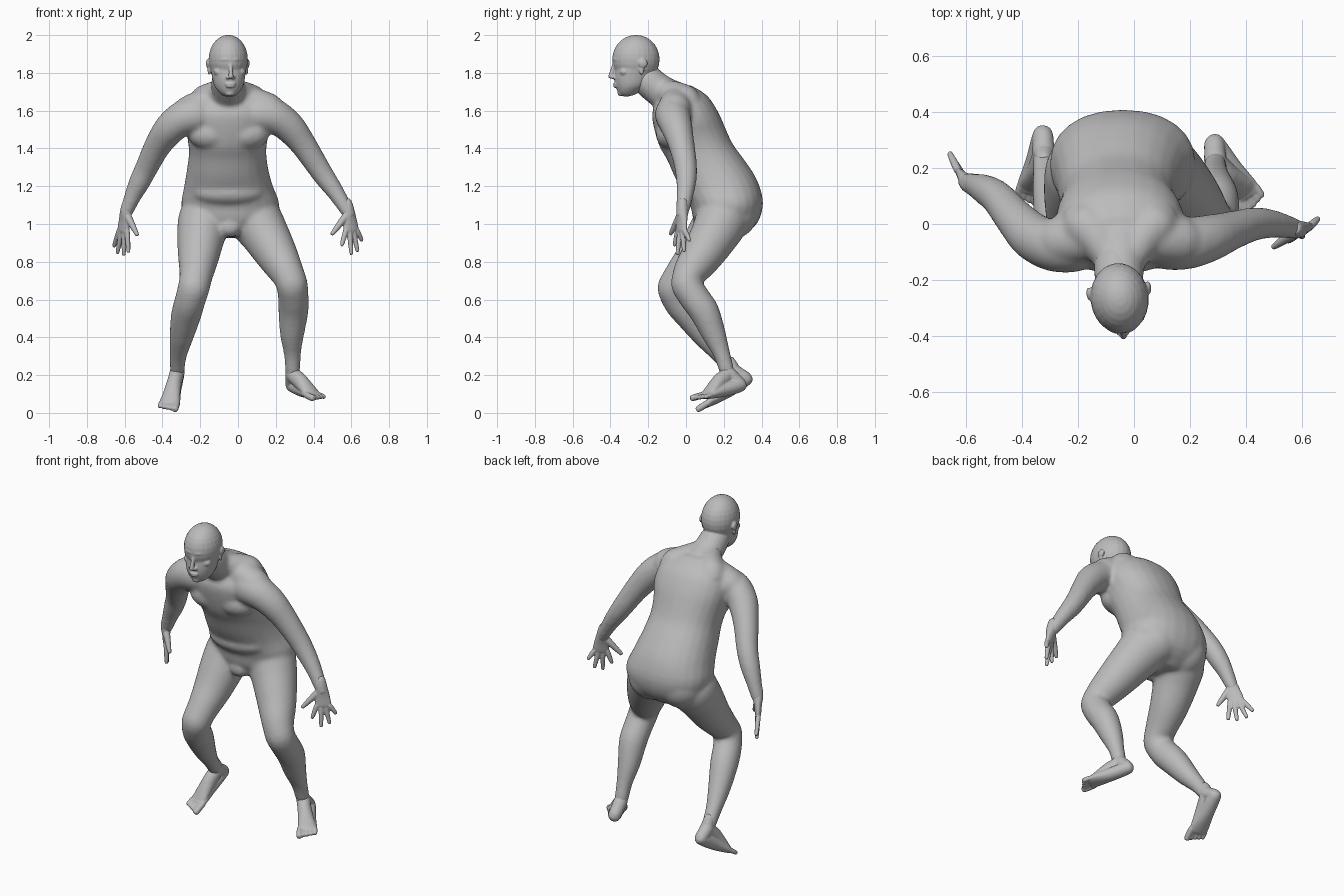
import bpy, bmesh, math
from mathutils import Vector, Matrix

cube = bpy.data.objects.get("Cube")
if cube:
    bpy.data.objects.remove(cube, do_unlink=True)

skin = bpy.data.materials.new("grey_skin")
skin.use_nodes = True
skin.diffuse_color = (0.5, 0.5, 0.5, 1)
skin.node_tree.nodes["Principled BSDF"].inputs["Base Color"].default_value = (0.5, 0.5, 0.5, 1)

SIDES = 24
STEPS = 3


def ring(centre, u, v, power=2.0):
    """Points of one rounded cross-section spanned by the half-axes u and v."""
    pts = []
    for i in range(SIDES):
        a = math.tau * i / SIDES
        c, s = math.cos(a), math.sin(a)
        c = math.copysign(abs(c) ** (2 / power), c)
        s = math.copysign(abs(s) ** (2 / power), s)
        pts.append(centre + u * c + v * s)
    return pts


def skin_rings(bm, rings):
    """Ease between the rings with a spline, bridge them and close both ends."""
    fine = []
    for k in range(len(rings) - 1):
        quad = rings[max(k - 1, 0)], rings[k], rings[k + 1], rings[min(k + 2, len(rings) - 1)]
        for step in range(STEPS):
            t = step / STEPS
            fine.append([b + (c - a) * (t / 2) + (a * 2 - b * 5 + c * 4 - d) * (t * t / 2)
                         + (b * 3 - a - c * 3 + d) * (t ** 3 / 2) for a, b, c, d in zip(*quad)])
    fine.append(rings[-1])
    loops = [[bm.verts.new(p) for p in r] for r in fine]
    for a, b in zip(loops, loops[1:]):
        for i in range(SIDES):
            j = (i + 1) % SIDES
            bm.faces.new((a[i], a[j], b[j], b[i]))
    bm.faces.new(loops[0][::-1])
    bm.faces.new(loops[-1])


def tube(bm, sections, side=(1, 0, 0)):
    """Limb through (point, width radius, depth radius), with domed ends."""
    pts = [(Vector(p), rx, ry) for p, rx, ry in sections]
    for end, nxt in ((0, 1), (-1, -2)):
        p, rx, ry = pts[end]
        out = (p - pts[nxt][0]).normalized() * min(rx, ry)
        cap = (p + out * 0.75, rx * 0.6, ry * 0.6)
        pts = [cap] + pts if end == 0 else pts + [cap]
    rings = []
    for i, (p, rx, ry) in enumerate(pts):
        t = (pts[min(i + 1, len(pts) - 1)][0] - pts[max(i - 1, 0)][0]).normalized()
        u = Vector(side)
        u = (u - t * u.dot(t)).normalized()
        rings.append(ring(p, u * rx, t.cross(u) * ry))
    skin_rings(bm, rings)


def limb(bm, path, side=(1, 0, 0)):
    tube(bm, [((x, y, z), r, r) for x, y, z, r in path], side)


def stack(bm, rows, power):
    """Trunk-like loft from (centre x, front yz, back yz, half width)."""
    rings = []
    for cx, (fy, fz), (by, bz), hw in rows:
        front, back = Vector((cx, fy, fz)), Vector((cx, by, bz))
        rings.append(ring((front + back) / 2, Vector((hw, 0, 0)), (back - front) / 2, power))
    skin_rings(bm, rings)


def ball(bm, centre, size):
    m = Matrix.Translation(centre) @ Matrix.Diagonal((*size, 1))
    bmesh.ops.create_uvsphere(bm, u_segments=24, v_segments=14, radius=1, matrix=m)


def finish(bm, name, voxel, smoothing):
    """Fuse the overlapping forms into one smooth skin."""
    bmesh.ops.recalc_face_normals(bm, faces=bm.faces)
    mesh = bpy.data.meshes.new(name)
    bm.to_mesh(mesh)
    bm.free()
    mesh.materials.append(skin)
    obj = bpy.data.objects.new(name, mesh)
    bpy.context.collection.objects.link(obj)
    fuse = obj.modifiers.new("fuse", 'REMESH')
    fuse.mode = 'VOXEL'
    fuse.voxel_size = voxel
    fuse.use_smooth_shade = True
    soft = obj.modifiers.new("soften", 'SMOOTH')
    soft.factor = 0.5
    soft.iterations = smoothing


# Torso, leaning forward
body = bmesh.new()
stack(body, [
    (-.045, (.09, .94), (.28, .925), .1),
    (-.04, (.04, 1.02), (.375, 1.0), .22),
    (-.04, (.025, 1.09), (.408, 1.11), .26),
    (-.05, (-.015, 1.17), (.378, 1.23), .235),
    (-.055, (-.06, 1.25), (.312, 1.335), .215),
    (-.055, (-.1, 1.34), (.25, 1.42), .205),
    (-.055, (-.14, 1.41), (.212, 1.5), .213),
    (-.05, (-.168, 1.5), (.172, 1.59), .23),
    (-.05, (-.18, 1.58), (.112, 1.68), .215),
    (-.05, (-.16, 1.63), (.02, 1.738), .14)], 2.2)
ball(body, (-.05, .09, 1.165), (.195, .115, .08))
for s in (-1, 1):
    ball(body, (-.05 + s * .09, -.07, 1.475), (.125, .09, .085))
    ball(body, (-.045 + s * .1, .24, 1.06), (.14, .143, .14))
    limb(body, [(-.05 + s * .13, 0, 1.645, .085), (-.05 + s * .08, -.05, 1.68, .075),
                (-.05 + s * .035, -.12, 1.705, .06)])
ball(body, (-.045, .085, .985), (.065, .05, .055))

# Shoulder yoke and neck
limb(body, [(-.27, -.06, 1.585, .088), (-.14, -.05, 1.645, .085), (-.05, -.05, 1.665, .085),
            (.04, -.05, 1.65, .085), (.17, -.06, 1.6, .088)], (0, 1, 0))
limb(body, [(-.05, -.05, 1.65, .1), (-.05, -.13, 1.7, .088), (-.052, -.22, 1.77, .08)])

# Arms
limb(body, [(-.2, -.07, 1.58, .1), (-.29, -.075, 1.56, .094), (-.36, -.045, 1.505, .085),
            (-.425, .02, 1.415, .071), (-.483, .09, 1.3, .061), (-.522, .118, 1.22, .056),
            (-.558, .135, 1.145, .045), (-.597, .15, 1.05, .033)], (0, 1, 0))
limb(body, [(.1, -.06, 1.585, .1), (.19, -.068, 1.57, .094), (.27, -.05, 1.515, .084),
            (.343, -.025, 1.425, .07), (.415, -.003, 1.315, .061), (.465, .002, 1.24, .055),
            (.525, -.005, 1.155, .045), (.59, -.022, 1.05, .033)], (0, 1, 0))

# Legs
limb(body, [(-.17, .2, 1.04, .14), (-.195, .13, .94, .128), (-.21, .05, .82, .108),
            (-.222, -.03, .725, .088), (-.235, -.068, .66, .084), (-.255, -.04, .59, .081),
            (-.277, .025, .51, .079), (-.3, .105, .4, .063), (-.317, .185, .3, .045),
            (-.322, .25, .215, .038)])
limb(body, [(.08, .2, 1.04, .14), (.145, .15, .94, .128), (.215, .075, .82, .108),
            (.26, .02, .74, .09), (.285, .005, .68, .084), (.293, .045, .61, .081),
            (.293, .1, .53, .079), (.286, .15, .41, .063), (.288, .19, .31, .045),
            (.29, .22, .21, .038)])
finish(body, "body", 0.011, 10)

# Head: skull, face and jaw, built on its own centre line
head = bmesh.new()
ball(head, (0, -.265, 1.872), (.104, .126, .129))
stack(head, [
    (0, (-.318, 1.673), (-.27, 1.685), .03),
    (0, (-.352, 1.685), (-.23, 1.71), .052),
    (0, (-.37, 1.72), (-.2, 1.74), .076),
    (0, (-.38, 1.77), (-.18, 1.78), .087),
    (0, (-.376, 1.84), (-.17, 1.84), .095),
    (0, (-.388, 1.885), (-.18, 1.89), .092)], 2.1)
limb(head, [(0, -.12, 1.7, .075), (0, -.22, 1.775, .078)])
limb(head, [(0, -.38, 1.85, .009), (0, -.392, 1.81, .011), (0, -.4, 1.78, .013)])
ball(head, (0, -.345, 1.693), (.026, .018, .017))
for z, w in ((1.741, .028), (1.729, .024)):
    ball(head, (0, -.376, z), (w, .011, .007))
limb(head, [(-.06, -.355, 1.866, .009), (-.03, -.378, 1.871, .01), (0, -.38, 1.868, .01),
            (.03, -.378, 1.871, .01), (.06, -.355, 1.866, .009)], (0, 0, 1))
for s in (-1, 1):
    ball(head, (s * .014, -.386, 1.776), (.011, .012, .009))
    ball(head, (s * .035, -.36, 1.842), (.017, .014, .009))
    ball(head, (s * .055, -.333, 1.805), (.03, .026, .022))
    ball(head, (s * .106, -.238, 1.85), (.01, .024, .024))
    ball(head, (s * .1, -.245, 1.815), (.008, .013, .026))
pivot = Matrix.Translation((0, -.25, 0))
turn = Matrix.Translation((-.053, 0, 0)) @ pivot @ Matrix.Rotation(math.radians(6), 4, 'Z') @ pivot.inverted()
bmesh.ops.transform(head, matrix=turn, verts=head.verts)
finish(head, "head", 0.005, 4)


def hand(name, wrist, knuckles, across, thumb, tips):
    """Palm, thumb and four fingers; across points from thumb to little finger."""
    bm = bmesh.new()
    w, k, a = Vector(wrist), Vector(knuckles), Vector(across).normalized()
    up = (w - k).normalized()
    tube(bm, [(w + up * .05, .026, .026), (w, .034, .03), (w.lerp(k, .5), .042, .022), (k, .045, .017)], a)
    root = w.lerp(k, .25) - a * .022
    limb(bm, [(*root, .02), (*root.lerp(Vector(thumb), .5), .017), (*thumb, .011)], a)
    for i, tip in enumerate(tips):
        base = k + a * (i - 1.5) * .023
        limb(bm, [(*base, .014), (*base.lerp(Vector(tip), .5), .0135), (*tip, .01)], a)
    finish(bm, name, 0.0045, 2)


hand("left_hand", (.585, -.02, 1.065), (.6, -.025, .965), (.8, .5, 0), (.5, -.08, .95),
     [(.55, -.06, .89), (.6, -.045, .845), (.632, -.01, .86), (.655, .018, .915)])
hand("right_hand", (-.593, .145, 1.065), (-.608, .165, .965), (-.6, .8, 0), (-.535, .095, .945),
     [(-.58, .13, .855), (-.605, .175, .84), (-.638, .22, .85), (-.656, .25, .885)])


def foot(name, ankle, heel, ball_pos, medial):
    """Solid sole, instep, heel and five toes; medial is the big toe's side."""
    bm = bmesh.new()
    an, h, b = Vector(ankle), Vector(heel), Vector(ball_pos)
    fwd = (b - h).normalized()
    across = fwd.cross(Vector((0, 0, 1))).normalized()
    if across.x * medial < 0:
        across = -across
    tube(bm, [(h, .036, .036), (h.lerp(b, .5), .043, .036), (b, .056, .021)], across)
    tube(bm, [(an + Vector((0, -.02, .05)), .03, .032), (an, .038, .042),
              (an.lerp(b, .4), .04, .042), (b, .05, .019)], across)
    limb(bm, [(*an, .039), (*an.lerp(h, .5), .038), (*h, .036)], across)
    for i in range(5):
        base = b + across * (.041 - i * .0215)
        tip = base + fwd * (.062 - i * .007)
        r = .017 if i == 0 else .0125
        limb(bm, [(*base, r), (*tip, r)], across)
    finish(bm, name, 0.0045, 3)


foot("left_foot", (.29, .222, .21), (.287, .287, .147), (.398, .108, .094), -1)
foot("right_foot", (-.322, .25, .22), (-.325, .318, .18), (-.363, .125, .054), 1)
